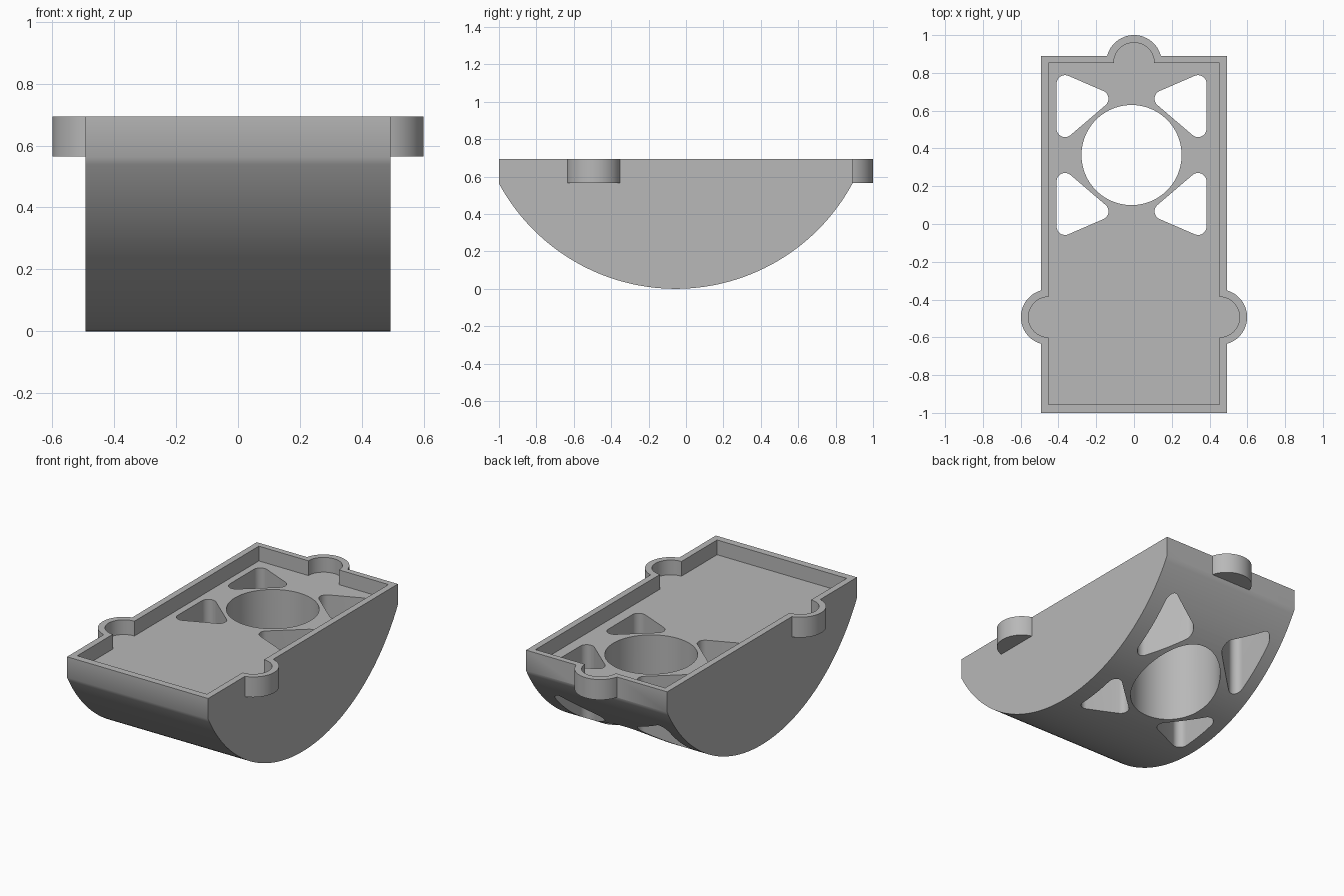
import bpy
import bmesh
from math import sin, cos, pi, asin

cube = bpy.data.objects.get("Cube")
if cube:
    bpy.data.objects.remove(cube, do_unlink=True)

grey = bpy.data.materials.new("plain grey")
grey.use_nodes = True
colour = (0.48, 0.48, 0.48, 1)
grey.diffuse_color = colour
grey.node_tree.nodes["Principled BSDF"].inputs["Base Color"].default_value = colour

TOP, RIM, FLOOR = 0.693, 0.563, 0.6
HALF, FRONT, BACK = 0.492, -1.0, 0.89
WALL = 0.04
LUG_R, LUG_Y = 0.147, -0.493
HOLE_X, HOLE_Y, HOLE_R = -0.013, 0.365, 0.265


def arc(cx, cy, r, start, end, steps=32):
    return [(cx + r * cos(start + (end - start) * i / steps),
             cy + r * sin(start + (end - start) * i / steps)) for i in range(steps + 1)]


def prism(name, outline, low, high, along_x=False):
    """Extrude a closed 2D outline along z, or along x for a (y, z) outline."""
    bm = bmesh.new()
    place = (lambda p: (low, p[0], p[1])) if along_x else (lambda p: (p[0], p[1], low))
    face = bm.faces.new([bm.verts.new(place(p)) for p in outline])
    new = bmesh.ops.extrude_face_region(bm, geom=[face])["geom"]
    shift = (high - low, 0, 0) if along_x else (0, 0, high - low)
    bmesh.ops.translate(bm, vec=shift, verts=[g for g in new if isinstance(g, bmesh.types.BMVert)])
    bmesh.ops.recalc_face_normals(bm, faces=bm.faces)
    mesh = bpy.data.meshes.new(name)
    bm.to_mesh(mesh)
    bm.free()
    mesh.materials.append(grey)
    obj = bpy.data.objects.new(name, mesh)
    bpy.context.collection.objects.link(obj)
    return obj


def combine(target, tool, operation):
    mod = target.modifiers.new(tool.name, "BOOLEAN")
    mod.operation, mod.solver, mod.object = operation, "EXACT", tool
    bpy.context.view_layer.objects.active = target
    bpy.ops.object.modifier_apply(modifier=mod.name)
    bpy.data.objects.remove(tool, do_unlink=True)


def circle(cx, cy, r, steps=64):
    return arc(cx, cy, r, 0, 2 * pi, steps)[:-1]


def rounded_triangle(centres, r):
    """Counter-clockwise triangle with round corners."""
    points = []
    for i, (x, y) in enumerate(centres):
        def normal(a, b):
            from_angle = complex(b[0] - a[0], b[1] - a[1]) * -1j
            return from_angle / abs(from_angle)
        n0 = normal(centres[i - 1], (x, y))
        n1 = normal((x, y), centres[(i + 1) % 3])
        turn = asin((n0.conjugate() * n1).imag)
        if (n0.conjugate() * n1).real < 0:
            turn = pi - turn
        for k in range(13):
            n = n0 * complex(cos(turn * k / 12), sin(turn * k / 12))
            points.append((x + r * n.real, y + r * n.imag))
    return points


# Half-round body: bowed underside with a straight rim
mid, half_len = (FRONT + BACK) / 2, (BACK - FRONT) / 2
radius = (half_len ** 2 + RIM ** 2) / (2 * RIM)
spread = asin(half_len / radius)
profile = [(BACK, TOP), (FRONT, TOP)] + arc(mid, radius, radius, -pi / 2 - spread, -pi / 2 + spread, 80)
body = prism("tray_body", profile, -HALF, HALF, along_x=True)

# Round lugs on both sides and at the back
lug_x, lug_back = HALF - WALL, BACK - WALL + 0.003
for name, x, y in (("left_lug", lug_x, LUG_Y), ("right_lug", -lug_x, LUG_Y), ("back_lug", 0, lug_back)):
    combine(body, prism(name, circle(x, y, LUG_R), RIM + 0.002, TOP), "UNION")

# Shallow pocket that follows the outer outline
ix, iy, ir = HALF - WALL, BACK - WALL + 0.003, LUG_R - WALL
pocket = [(-ix, FRONT + 0.045), (ix, FRONT + 0.045)]
pocket += arc(ix, LUG_Y, ir, -pi / 2, pi / 2) + [(ix, iy)]
pocket += arc(0, iy, ir, 0, pi) + [(-ix, iy)]
pocket += arc(-ix, LUG_Y, ir, pi / 2, 3 * pi / 2)
combine(body, prism("pocket_cutter", pocket, FLOOR, TOP + 0.1), "DIFFERENCE")

# Large round through hole
combine(body, prism("round_cutter", circle(HOLE_X, HOLE_Y, HOLE_R, 96), -0.1, 1), "DIFFERENCE")

# Four rounded triangular through holes around it
corners = [(0.352, 0.14), (0.352, 0.378), (0.167, 0.298)]
for sx in (-1, 1):
    for sy in (-1, 1):
        tri = [(HOLE_X + sx * x, HOLE_Y + sy * y) for x, y in corners]
        if sx * sy < 0:
            tri.reverse()
        combine(body, prism("triangle_cutter", rounded_triangle(tri, 0.045), -0.1, 1), "DIFFERENCE")

bpy.ops.object.select_all(action="DESELECT")
body.select_set(True)
bpy.context.view_layer.objects.active = body
bpy.ops.object.shade_smooth_by_angle(angle=pi / 6)
